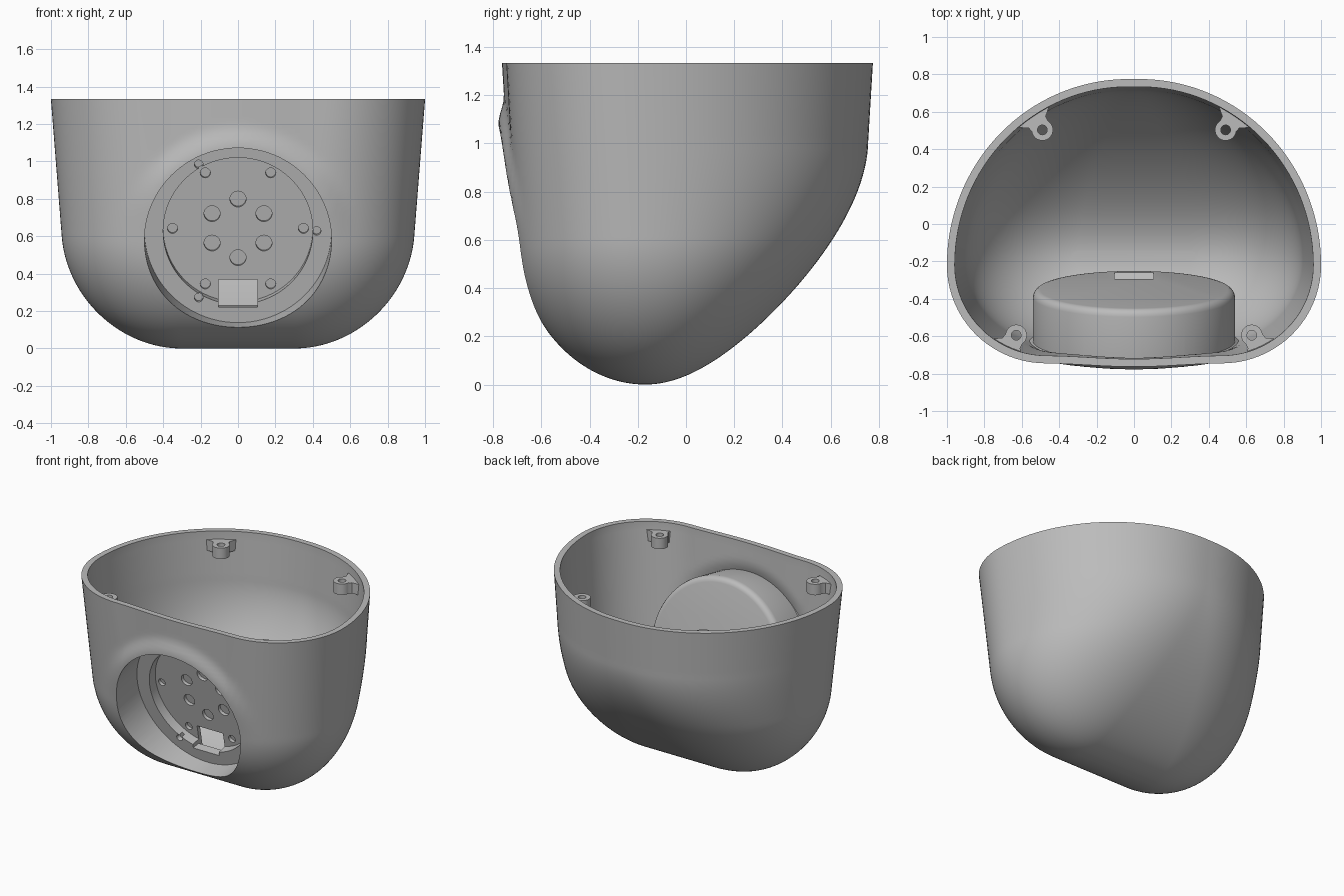
import bpy, bmesh
from math import sin, cos, pi, radians, atan2
from mathutils import Matrix, Vector

cube = bpy.data.objects.get("Cube")
if cube:
    bpy.data.objects.remove(cube, do_unlink=True)

TOP = 1.333
WALL = 0.04
TILT = radians(11.5)
# Socket frame: local z runs into the body along the tilted axis, local y points down
FLOOR = Vector((0, -0.39, 0.64))
SOCKET = Matrix.Translation(FLOOR) @ Matrix.Rotation(TILT - pi / 2, 4, 'X')
AXIS = Vector((0, cos(TILT), sin(TILT)))

grey = bpy.data.materials.new("plain grey")
grey.use_nodes = True
grey.diffuse_color = (0.5, 0.5, 0.5, 1)
grey.node_tree.nodes["Principled BSDF"].inputs["Base Color"].default_value = (0.5, 0.5, 0.5, 1)


def loft(name, rings, matrix=Matrix(), inset=0, raise_to=None):
    """Closed solid skinned over equal rings, optionally shrunk along its normals."""
    bm = bmesh.new()
    rows = [[bm.verts.new(matrix @ Vector(p)) for p in ring] for ring in rings]
    n = len(rows[0])
    for a, b in zip(rows, rows[1:]):
        for i in range(n):
            j = (i + 1) % n
            bm.faces.new((a[i], a[j], b[j], b[i]))
    bm.faces.new(rows[0][::-1])
    if inset:
        bm.normal_update()
        moved = [(v, v.co - v.normal * inset) for v in bm.verts]
        for v, co in moved:
            v.co = co
    if raise_to:
        for v in rows[-1]:
            v.co.z = raise_to
    bm.faces.new(rows[-1])
    bmesh.ops.recalc_face_normals(bm, faces=bm.faces)
    mesh = bpy.data.meshes.new(name)
    bm.to_mesh(mesh)
    bm.free()
    mesh.materials.append(grey)
    ob = bpy.data.objects.new(name, mesh)
    bpy.context.collection.objects.link(ob)
    return ob


def lathe(name, profile, matrix, x=0, y=0, steps=96):
    """Turned solid from (radius, depth) pairs."""
    rings = [[(x + r * cos(2 * pi * i / steps), y + r * sin(2 * pi * i / steps), d)
              for i in range(steps)] for r, d in profile]
    return loft(name, rings, matrix)


def combine(target, tool, operation):
    mod = target.modifiers.new("combine", 'BOOLEAN')
    mod.operation = operation
    mod.solver = 'EXACT'
    mod.object = tool
    bpy.context.view_layer.objects.active = target
    bpy.ops.object.modifier_apply(modifier=mod.name)
    bpy.data.objects.remove(tool, do_unlink=True)


def smooth(t):
    t = max(0, min(1, t))
    return t * t * (3 - 2 * t)


def rise(z, height):
    """Quarter-ellipse growth that reaches 1 at the given height."""
    u = max(0, 1 - z / height)
    return (1 - u * u) ** 0.5


def section(z):
    """D-shaped outline: flats at front and back joined by elliptical corners."""
    w = 0.3 + 0.595 * rise(z, 0.6) + 0.079 * z
    front = -0.17 - 0.495 * rise(z, 0.57) - 0.06 * z
    below = max(0, 1 - z)
    back = -0.17 + 0.925 * (1 - below ** (0.9 + 0.72 * z)) ** 0.5 + 0.06 * max(0, z - 1)
    mid = -0.17 - 0.05 * z / TOP
    cf = 0.3 + 0.17 * z / TOP
    cb = 0.03 + 0.27 * below ** 1.3

    def corner(c, depth, start, steps):
        angles = [start + pi / 2 * i / steps for i in range(steps)]
        return [(c + (w - abs(c)) * cos(a), mid + depth * sin(a)) for a in angles]

    pts = corner(cb, back - mid, 0, 32)
    pts += [(cb - 2 * cb * i / 4, back) for i in range(4)]
    pts += corner(-cb, back - mid, pi / 2, 32)
    pts += corner(-cf, mid - front, pi, 20)
    pts += [(-cf + 2 * cf * i / 44, front) for i in range(44)]
    pts += corner(cf, mid - front, 1.5 * pi, 20)
    ring = []
    for x, y in pts:
        if y < mid:
            # gentle crown on the front and a raised lip over the socket
            high = smooth((z - 0.5) / 0.5)
            if abs(x) < 0.5:
                y -= 0.018 * high * cos(pi * x) ** 2
            off = Vector((x, y, z)) - FLOOR
            rho = (off - AXIS * off.dot(AXIS)).length
            y -= 0.03 * high * smooth((0.62 - rho) / 0.12)
        ring.append((x, y, z))
    return ring


# Outer body and the hollow inside it
rings = [section(TOP * (k / 84) ** 2) for k in range(2, 85)]
body = loft("bowl_body", rings)
hollow = loft("hollow", rings, inset=WALL, raise_to=1.4)

# Socket housing left standing in the hollow
housing = lathe("housing", [(0.57, -0.6), (0.57, -0.275), (0.562, -0.25), (0.54, -0.24),
                            (0.54, 0), (0.536, 0.015), (0.528, 0.028), (0.515, 0.037),
                            (0.5, 0.04)], SOCKET)
combine(hollow, housing, 'DIFFERENCE')

# Four screw bosses with flared webs to the wall, placed as (x, y, arc centre x)
for px, py, cx in ((0.49, 0.503, 0), (0.63, -0.595, 0.4)):
    for s in (1, -1):
        ang = atan2(py + 0.22, s * (px - cx))
        place = Matrix.Translation((s * px, py, 0)) @ Matrix.Rotation(ang, 4, 'Z')
        boss = lathe("boss", [(0.057, 1.195), (0.057, 1.275)], place, steps=40)
        outline = [(0, -0.05), (0.05, -0.055), (0.09, -0.11), (0.17, -0.14),
                   (0.17, 0.14), (0.09, 0.11), (0.05, 0.055), (0, 0.05)]
        web = loft("web", [[(x, y, z) for x, y in outline] for z in (1.196, 1.274)], place)
        combine(boss, web, 'UNION')
        hole = lathe("hole", [(0.026, 1.15), (0.026, 1.3)], place, steps=24)
        combine(boss, hole, 'DIFFERENCE')
        combine(hollow, boss, 'DIFFERENCE')

# Stepped socket bore with its blind holes and cable slot
bore = lathe("bore", [(0.5, -0.8), (0.5, -0.06), (0.4, -0.06), (0.4, 0.01)], SOCKET)


def drill(radius, circle, angle, start, end):
    hole = lathe("hole", [(radius, start), (radius, end)], SOCKET,
                 circle * cos(angle), circle * sin(angle), 28)
    combine(bore, hole, 'UNION')


for k in range(6):
    drill(0.043, 0.16, pi / 2 + k * pi / 3, -0.03, 0.033)
    drill(0.027, 0.35, k * pi / 3, -0.03, 0.033)
for k in range(3):
    drill(0.023, 0.42, k * 2 * pi / 3, -0.12, -0.025)

# Cable slot, widening downwards where it leaves the housing
slot = loft("slot", [[(-0.105, 0.28, d), (0.105, 0.28, d), (0.105, low, d), (-0.105, low, d)]
                     for d, low in ((-0.12, 0.415), (0, 0.415), (0.04, 0.46), (0.12, 0.46))], SOCKET)
combine(bore, slot, 'UNION')

# Carve the body
combine(body, hollow, 'DIFFERENCE')
combine(body, bore, 'DIFFERENCE')

bpy.ops.object.select_all(action='DESELECT')
body.select_set(True)
bpy.context.view_layer.objects.active = body
bpy.ops.object.shade_smooth_by_angle(angle=radians(30))
